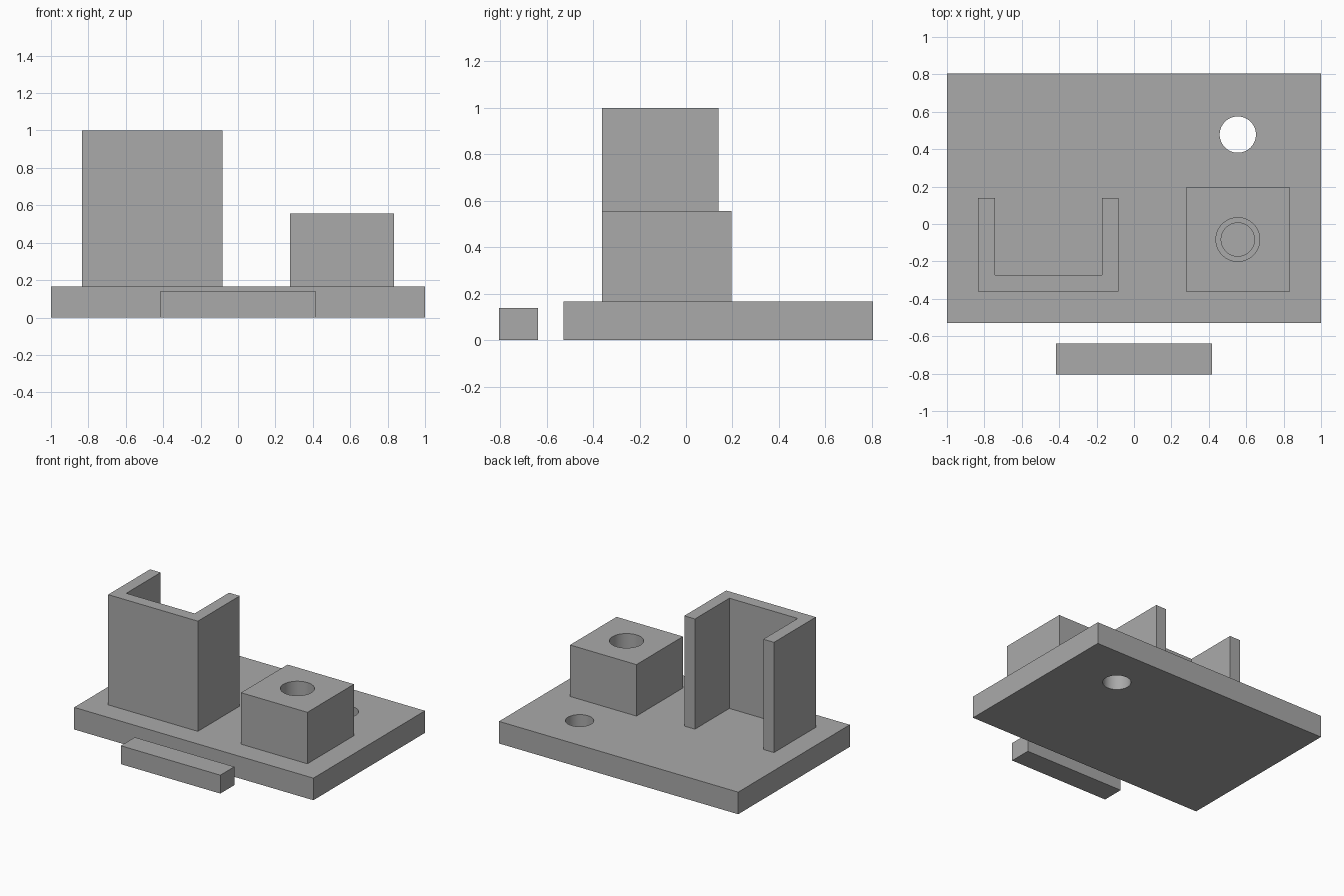
import bpy, bmesh

if "Cube" in bpy.data.objects:
    bpy.data.objects.remove(bpy.data.objects["Cube"])

grey = bpy.data.materials.new("plain grey")
grey.diffuse_color = (0.40, 0.40, 0.40, 1)
grey.use_nodes = True
grey.node_tree.nodes["Principled BSDF"].inputs["Base Color"].default_value = grey.diffuse_color


def prism(name, outline, z0, z1):
    """Extrude a flat outline from z0 up to z1."""
    bm = bmesh.new()
    face = bm.faces.new([bm.verts.new((x, y, z0)) for x, y in outline])
    up = bmesh.ops.extrude_face_region(bm, geom=[face])["geom"]
    bmesh.ops.translate(bm, vec=(0, 0, z1 - z0),
                        verts=[v for v in up if isinstance(v, bmesh.types.BMVert)])
    bmesh.ops.recalc_face_normals(bm, faces=bm.faces)
    mesh = bpy.data.meshes.new(name)
    bm.to_mesh(mesh)
    bm.free()
    mesh.materials.append(grey)
    obj = bpy.data.objects.new(name, mesh)
    bpy.context.collection.objects.link(obj)
    return obj


def box(name, x0, x1, y0, y1, z0, z1):
    return prism(name, [(x0, y0), (x1, y0), (x1, y1), (x0, y1)], z0, z1)


def drill(target, name, x, y, radius, z0, z1):
    """Cut a round vertical hole between two heights."""
    bpy.ops.mesh.primitive_cylinder_add(vertices=64, radius=radius, depth=z1 - z0,
                                        location=(x, y, (z0 + z1) / 2))
    cutter = bpy.context.object
    cutter.name = name
    cutter.data.materials.append(grey)
    cutter.hide_render = True
    cutter.hide_set(True)
    mod = target.modifiers.new(name, "BOOLEAN")
    mod.operation = "DIFFERENCE"
    mod.solver = "EXACT"
    mod.object = cutter


def finish(obj):
    """Apply the cuts and smooth the round walls."""
    bpy.ops.object.select_all(action="DESELECT")
    obj.select_set(True)
    bpy.context.view_layer.objects.active = obj
    for mod in list(obj.modifiers):
        bpy.ops.object.modifier_apply(modifier=mod.name)
    bpy.ops.object.shade_smooth_by_angle()


TOP = 0.167  # upper face of the base plate

# Base plate with a through hole
base = box("base_plate", -1, 1, -0.528, 0.805, 0, TOP)
drill(base, "plate_hole_cutter", 0.555, 0.478, 0.097, -0.1, 0.3)
finish(base)

# Tall channel, open to the back
x0, x1, y0, y1, t = -0.833, -0.083, -0.361, 0.139, 0.089
prism("channel_tower", [(x0, y0), (x1, y0), (x1, y1), (x1 - t, y1), (x1 - t, y0 + t),
                        (x0 + t, y0 + t), (x0 + t, y1), (x0, y1)], TOP, 1.0)

# Square boss with a stepped blind hole
boss = box("boss_block", 0.278, 0.833, -0.361, 0.195, TOP, 0.556)
drill(boss, "wide_bore_cutter", 0.555, -0.083, 0.117, 0.26, 0.7)
drill(boss, "narrow_bore_cutter", 0.555, -0.083, 0.089, 0.1, 0.4)
finish(boss)

# Loose bar in front of the plate
box("front_bar", -0.416, 0.416, -0.805, -0.638, 0, 0.139)
